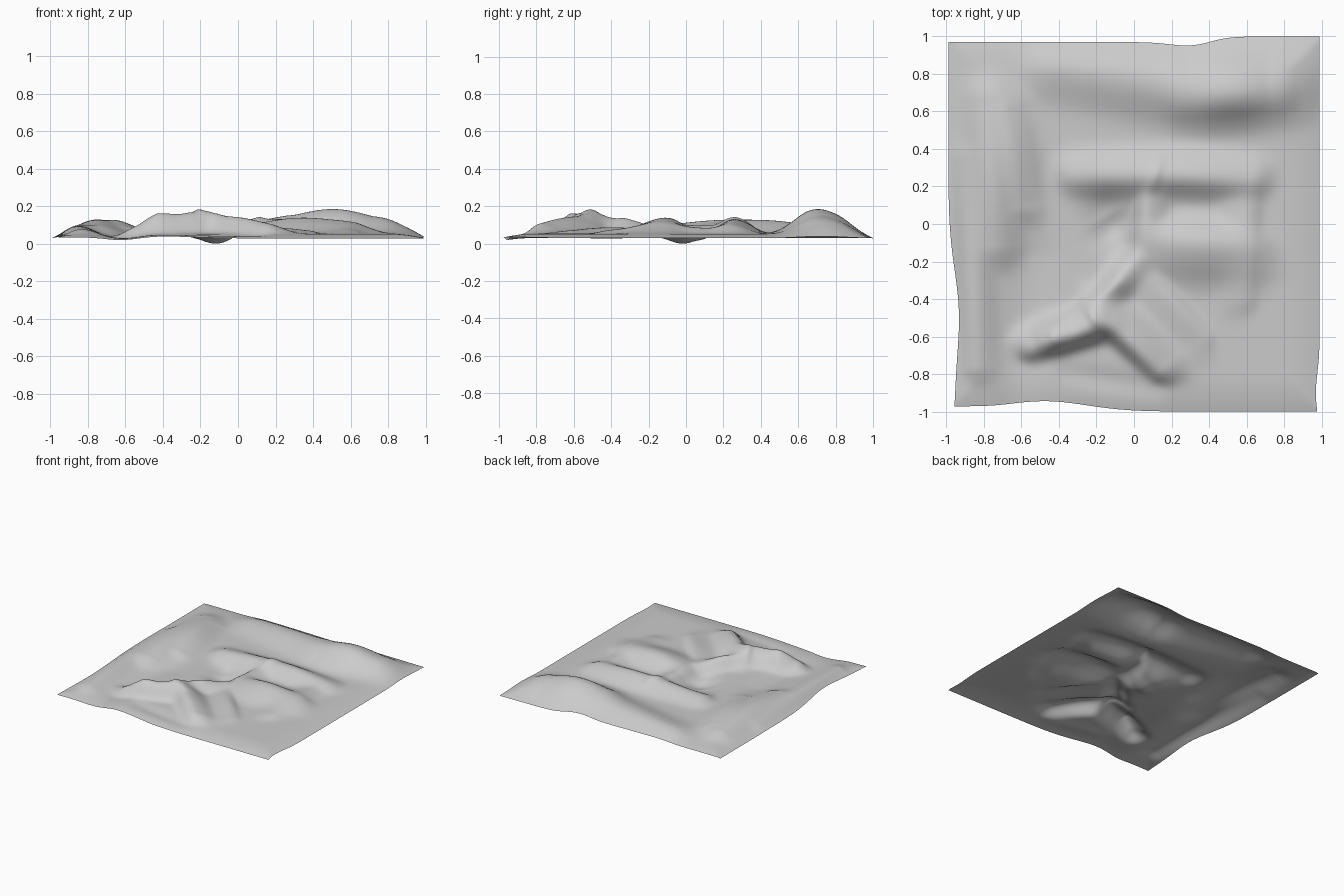
import bpy, bmesh, math

if "Cube" in bpy.data.objects:
    bpy.data.objects.remove(bpy.data.objects["Cube"])

N = 170          # grid resolution
BASE = 0.05      # resting height of the sheet

# Folds: height, width left of the path, width right of it, path
FOLDS = [
    (0.142, 0.24, 0.17, [(0.3, 0.69), (0.72, 0.72)]),                     # back fold peak
    (0.095, 0.20, 0.20, [(-0.4, 0.84), (0.4, 0.70), (0.88, 0.72)]),       # back fold
    (0.10, 0.14, 0.12, [(-0.3, 0.26), (0.25, 0.26), (0.62, 0.24)]),       # middle fold
    (0.108, 0.14, 0.20, [(0.1, -0.09), (0.6, -0.13)]),                    # front fold
    (0.06, 0.10, 0.16, [(0.6, 0.2), (0.58, -0.38)]),                      # right link
    (0.098, 0.16, 0.16, [(-0.74, -0.1), (-0.76, 0.65)]),                  # left swell
    (0.085, 0.14, 0.09, [(-0.68, 0.6), (-0.6, 0.1)]),                     # left swell shoulder
    (0.07, 0.10, 0.13, [(-0.84, -0.75), (-0.9, 0.35)]),                   # left rim
    (0.12, 0.12, 0.08, [(-0.54, -0.655), (-0.33, -0.59), (-0.12, -0.53)]),  # left lobe
    (0.115, 0.15, 0.08, [(-0.2, -0.48), (-0.06, -0.58), (0.14, -0.765)]),  # right lobe
    (0.10, 0.08, 0.10, [(-0.2, -0.46), (0.0, -0.2)]),                     # crease to pinch
    (0.055, 0.07, 0.17, [(0.0, -0.21), (0.36, -0.6)]),                    # right flank
    (0.07, 0.07, 0.12, [(0.03, -0.15), (0.1, 0.25)]),                     # centre crest
]
# Fine wrinkles, knobs and hollows: height, width, start, end
DETAILS = [
    (0.05, 0.08, (-0.24, -0.51), (-0.2, -0.49)),
    (0.035, 0.07, (-0.46, -0.6), (-0.42, -0.58)),
    (0.013, 0.025, (0.1, 0.2), (0.13, 0.33)),
    (0.012, 0.03, (-0.4, -0.53), (-0.1, -0.32)),
    (-0.055, 0.12, (-0.15, 0.04), (-0.08, -0.08)),
    (-0.028, 0.13, (-0.62, -0.92), (-0.55, -0.2)),
    (-0.014, 0.06, (-0.35, -0.8), (0.1, -0.87)),
]


def stroke(x, y, high, left, right, pts):
    """Soft bump along a path: own width on each side, lower at the ends."""
    best, last = 0.0, len(pts) - 1
    for i in range(last):
        (ax, ay), (bx, by) = pts[i], pts[i + 1]
        dx, dy, px, py = bx - ax, by - ay, x - ax, y - ay
        t = max(0.0, min(1.0, (px * dx + py * dy) / (dx * dx + dy * dy)))
        d2 = (px - t * dx) ** 2 + (py - t * dy) ** 2
        side = (dx * py - dy * px) / math.hypot(dx, dy)
        k = min(1.0, max(0.0, 0.5 + side / (left + right) * 1.5))
        w = right + (left - right) * k
        taper = 0.7 + 0.3 * math.sin(math.pi * (i + t) / last)
        best = max(best, taper * math.exp(-d2 / (w * w)))
    return high * best


def height(x, y):
    total = (sum(stroke(x, y, *f) ** 3 for f in FOLDS) + 0.022 ** 3) ** (1 / 3)
    extra = sum(stroke(x, y, h, w, w, (a, b)) for h, w, a, b in DETAILS)
    edge = max(0.0, max(abs(x), abs(y)) - 0.8) / 0.2
    fade = 1.0 - 0.75 * edge ** 2
    return max(0.0, BASE - 0.012 * (1 - fade) + total * fade + extra)


def bump(t, centre, width):
    return math.exp(-((t - centre) / width) ** 2)


def outline(u, v):
    """Pull the square's edges in where the cloth is drawn up."""
    left = 0.01 + 0.055 * bump(v, -0.5, 0.35) + 0.025 * bump(v, -1, 0.3)
    right = 0.01 + 0.02 * bump(v, -0.9, 0.15)
    back = 0.03 / (1 + math.exp((u - 0.42) / 0.05)) + 0.02 * bump(u, 0.3, 0.15)
    front = 0.055 * bump(u, -0.5, 0.33) + 0.02 * bump(u, -1, 0.2)
    a, b = (u + 1) / 2, (v + 1) / 2
    return (u + left * (1 - a) ** 2 - right * a * a,
            v + front * (1 - b) ** 2 - back * b * b)


# Crumpled cloth sheet
bm = bmesh.new()
bmesh.ops.create_grid(bm, x_segments=N, y_segments=N, size=1.0)
for vert in bm.verts:
    x, y = outline(vert.co.x, vert.co.y)
    vert.co = (x, y, height(x, y))
inner = [v for v in bm.verts if not v.is_boundary]
for _ in range(5):
    bmesh.ops.smooth_vert(bm, verts=inner, factor=0.5, use_axis_z=True)
low = min(v.co.z for v in bm.verts)
for vert in bm.verts:
    vert.co.z -= low
mesh = bpy.data.meshes.new("cloth_sheet")
bm.to_mesh(mesh)
bm.free()
for poly in mesh.polygons:
    poly.use_smooth = True

# Plain grey cloth
grey = bpy.data.materials.new("cloth grey")
grey.diffuse_color = (0.6, 0.6, 0.6, 1)
grey.use_nodes = True
grey.node_tree.nodes["Principled BSDF"].inputs["Base Color"].default_value = grey.diffuse_color
mesh.materials.append(grey)
sheet = bpy.data.objects.new("cloth_sheet", mesh)
bpy.context.collection.objects.link(sheet)
